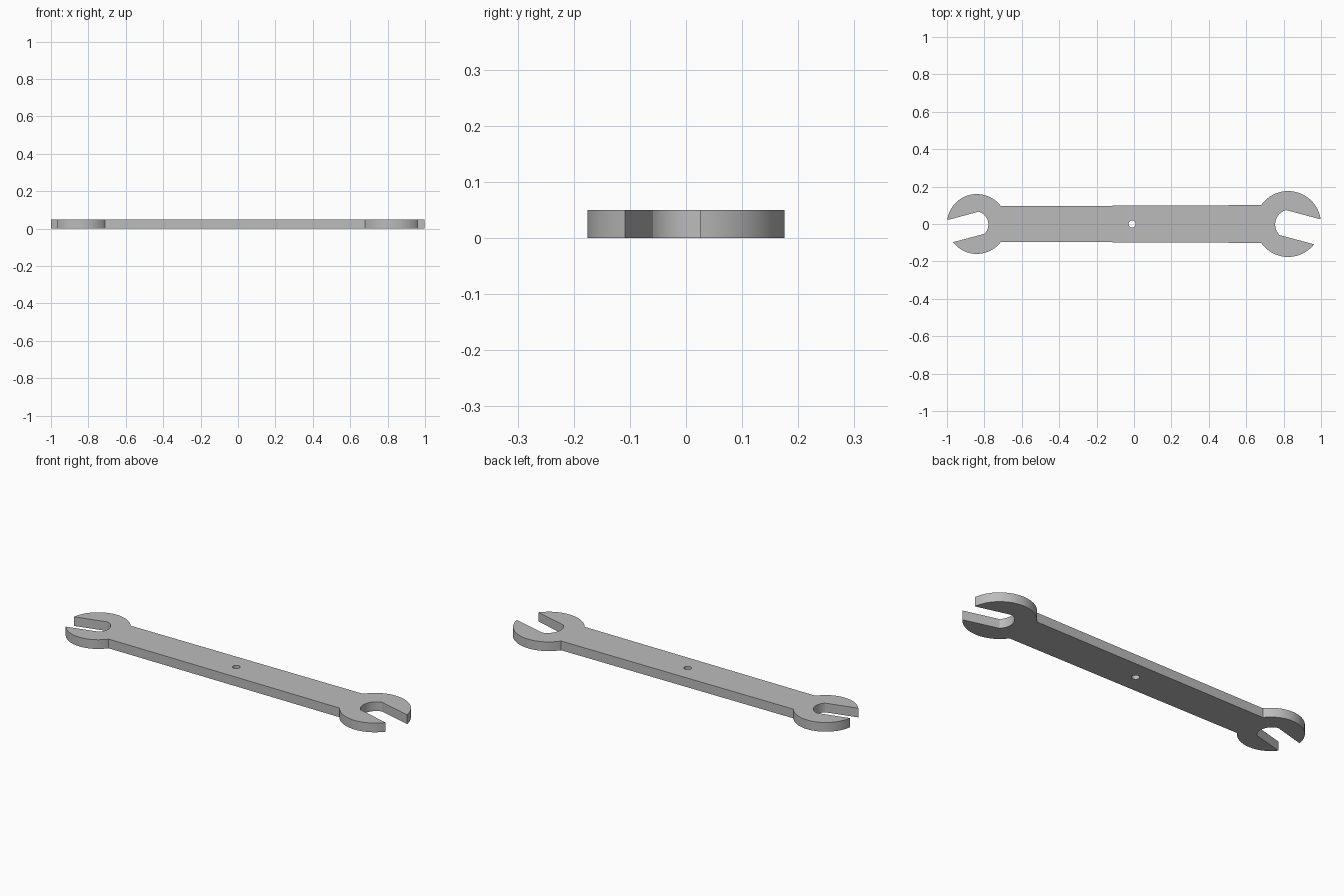
import bpy
import bmesh
from math import asin, cos, sin, pi, radians
from mathutils import Vector

THICKNESS = 0.05
TILT = radians(-15)

if "Cube" in bpy.data.objects:
    bpy.data.objects.remove(bpy.data.objects["Cube"], do_unlink=True)

# Plain steel colour
steel = bpy.data.materials.new("grey_steel")
steel.use_nodes = True
grey = (0.5, 0.5, 0.5, 1)
steel.diffuse_color = grey
steel.node_tree.nodes["Principled BSDF"].inputs["Base Color"].default_value = grey


def arc(centre, radius, start, end, steps):
    """Points on an arc, both ends included."""
    angles = [start + (end - start) * i / steps for i in range(steps + 1)]
    return [centre + radius * Vector((cos(a), sin(a))) for a in angles]


def jaw_outline(centre_x, radius, half_gap, half_neck):
    """Open jaw on the +x end, from the lower neck corner to the upper one."""
    centre = Vector((centre_x, 0))
    neck = pi - asin(half_neck / radius)
    lip = asin(half_gap / radius)
    # Rounded floor of the slot
    rise = half_gap * 0.57
    floor_radius = (half_gap ** 2 + rise ** 2) / (2 * rise)
    spread = asin(half_gap / floor_radius)
    opening = Vector((cos(TILT), sin(TILT)))
    floor_centre = centre + opening * (floor_radius - half_gap)
    back = TILT + pi
    return (arc(centre, radius, -neck, TILT - lip, 32)
            + arc(floor_centre, floor_radius, back + spread, back - spread, 24)
            + arc(centre, radius, TILT + lip, neck, 32))


def add_loop(curve, points):
    spline = curve.splines.new("POLY")
    spline.points.add(len(points) - 1)
    for slot, p in zip(spline.points, points):
        slot.co = (p.x, p.y, 0, 1)
    spline.use_cyclic_u = True


# Outline: large jaw, tapered handle, small mirrored jaw
large_jaw = jaw_outline(0.824, 0.176, 0.069, 0.101)
small_jaw = [Vector((-p.x, p.y)) for p in reversed(jaw_outline(0.84, 0.16, 0.061, 0.095))]

profile = bpy.data.curves.new("spanner_profile", "CURVE")
profile.dimensions = "2D"
profile.fill_mode = "BOTH"
profile.extrude = THICKNESS / 2
add_loop(profile, large_jaw + small_jaw)

# Hanging hole
add_loop(profile, arc(Vector((-0.01, 0)), 0.019, 0, 2 * pi, 32)[:-1])

spanner = bpy.data.objects.new("open_ended_spanner", profile)
bpy.context.collection.objects.link(spanner)
bpy.ops.object.select_all(action="DESELECT")
spanner.select_set(True)
bpy.context.view_layer.objects.active = spanner
bpy.ops.object.convert(target="MESH")
spanner = bpy.context.view_layer.objects.active

# Weld the caps to the walls and rest the part on the ground
bm = bmesh.new()
bm.from_mesh(spanner.data)
bmesh.ops.remove_doubles(bm, verts=bm.verts, dist=0.0001)
bmesh.ops.recalc_face_normals(bm, faces=bm.faces)
bmesh.ops.translate(bm, verts=bm.verts, vec=(0, 0, THICKNESS / 2))
bm.to_mesh(spanner.data)
bm.free()

spanner.data.materials.clear()
spanner.data.materials.append(steel)
bpy.ops.object.shade_smooth_by_angle(angle=radians(25))
